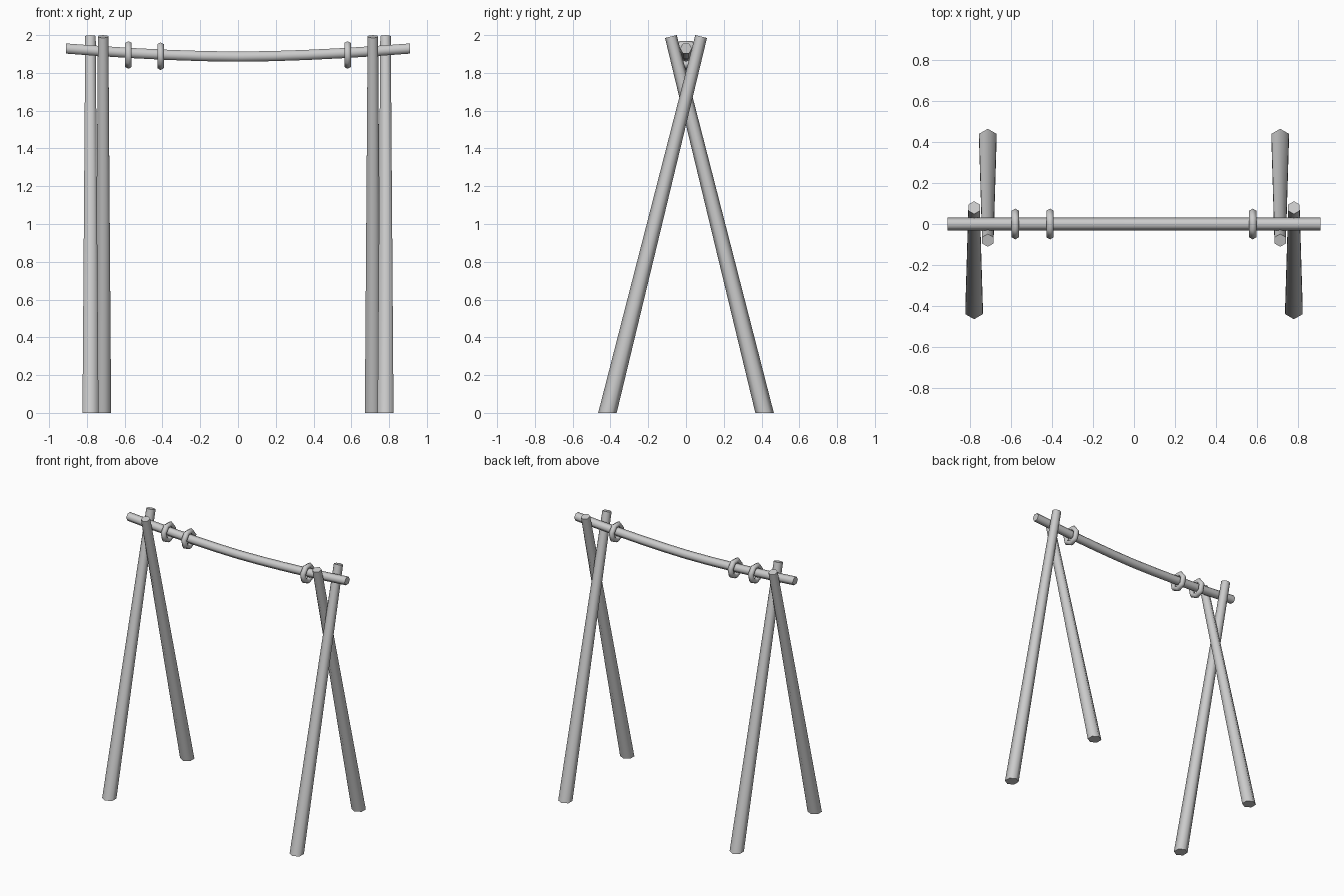
import bpy, bmesh, math
from mathutils import Vector

if "Cube" in bpy.data.objects:
    bpy.data.objects.remove(bpy.data.objects["Cube"])


def smooth(obj):
    bpy.ops.object.select_all(action='DESELECT')
    obj.select_set(True)
    bpy.context.view_layer.objects.active = obj
    bpy.ops.object.shade_smooth_by_angle(angle=math.radians(65))


def tube(name, sections, sides=6):
    """Skin hexagonal sections given as (centre, u axis, v axis); corners lie on +/-u."""
    bm = bmesh.new()
    rings = []
    for c, u, v in sections:
        ring = []
        for i in range(sides):
            a = 2 * math.pi * i / sides
            ring.append(bm.verts.new(Vector(c) + Vector(u) * math.cos(a) + Vector(v) * math.sin(a)))
        rings.append(ring)
    for r0, r1 in zip(rings, rings[1:]):
        for i in range(sides):
            j = (i + 1) % sides
            bm.faces.new((r0[i], r0[j], r1[j], r1[i]))
    bm.faces.new(rings[0][::-1])
    bm.faces.new(rings[-1])
    bmesh.ops.recalc_face_normals(bm, faces=bm.faces)
    mesh = bpy.data.meshes.new(name)
    bm.to_mesh(mesh)
    bm.free()
    obj = bpy.data.objects.new(name, mesh)
    bpy.context.collection.objects.link(obj)
    smooth(obj)


# Tapered crossed legs: foot cut level with the ground, top cut square to the pole
tilt = math.atan2(0.5, 2.0)
R0, R1 = 0.049, 0.032
top_z = 2 - R1 * math.sin(tilt)
for side, sx in (("left", -1), ("right", 1)):
    for end, x, sy in (("front", 0.781, -1), ("back", 0.714, 1)):
        tube(f"{side}_{end}_leg", [
            ((sx * x, sy * 0.416, 0), (0, R0, 0), (R0, 0, 0)),
            ((sx * x, -sy * 0.08, top_z),
             (0, R1 * math.cos(tilt), sy * R1 * math.sin(tilt)), (R1, 0, 0)),
        ])


# Sagging crossbar
def sag(x):
    return 1.886 + 0.043 * (abs(x) / 0.91) ** 1.7


R = 0.031
tube("crossbar", [((x, 0, sag(x)), (0, R, 0), (0, 0, R))
                  for x in [0.91 * i / 5 for i in range(-5, 6)]])

# Rings hanging on the crossbar
for n, (x, z) in enumerate(((-0.58, 1.8985), (-0.41, 1.892), (0.58, 1.8985)), 1):
    bpy.ops.mesh.primitive_torus_add(major_segments=7, minor_segments=6,
                                     major_radius=0.057, minor_radius=0.02,
                                     location=(x, 0, z), rotation=(0, math.pi / 2, 0))
    ring = bpy.context.object
    ring.name = f"hanging_ring_{n}"
    smooth(ring)
